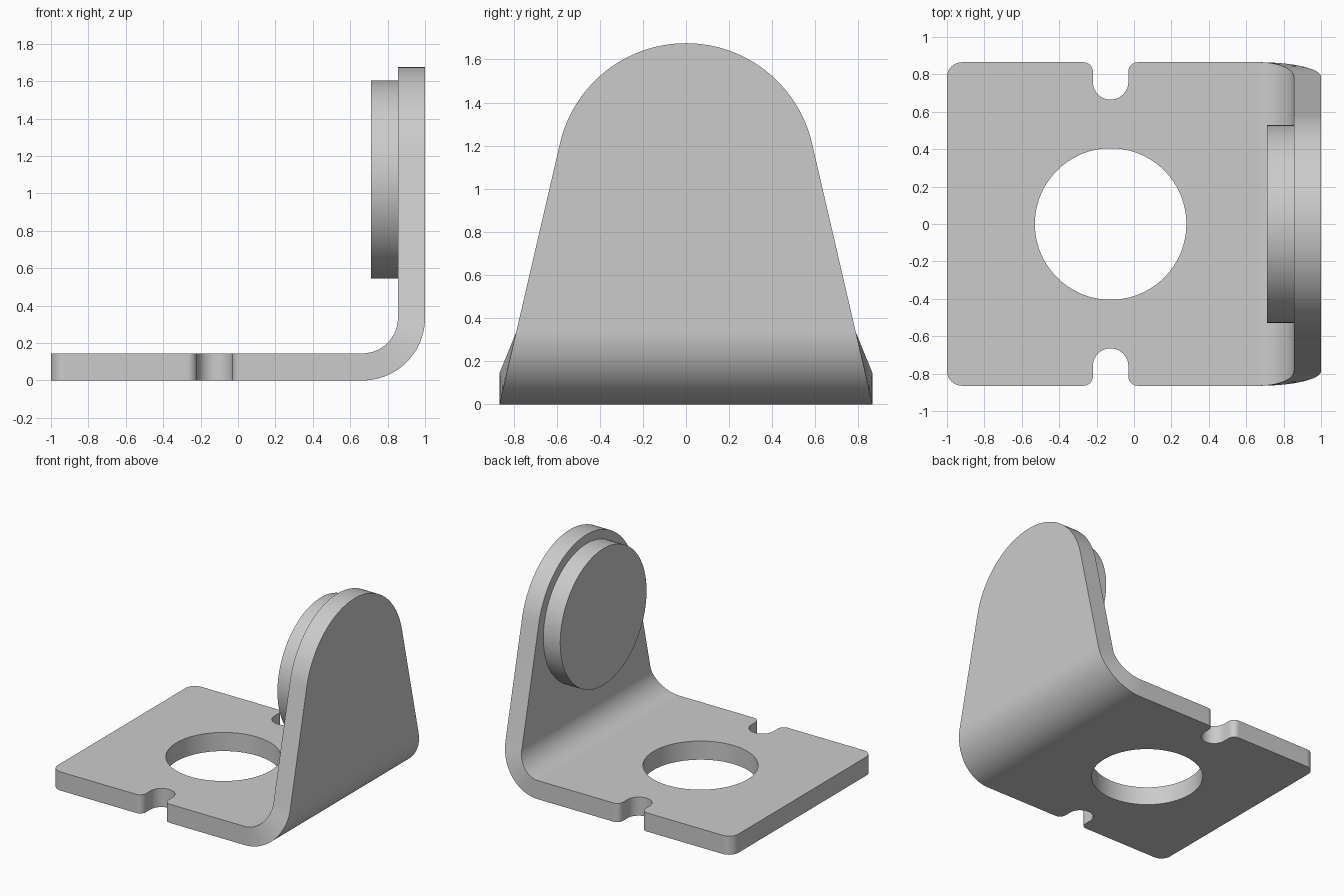
import bpy, bmesh
from math import sin, cos, pi, radians, atan2

if "Cube" in bpy.data.objects:
    bpy.data.objects.remove(bpy.data.objects["Cube"], do_unlink=True)

THICK = 0.145          # sheet thickness
HALF = 0.865           # half width of the base
BEND_OUT = 0.335       # outer bend radius
BEND_X = 1 - BEND_OUT  # bend axis
HOLE_X = -0.125
DISC_Z, DISC_R, TOP_R = 1.075, 0.53, 0.60

grey = bpy.data.materials.new("plain grey")
grey.use_nodes = True
colour = (0.6, 0.6, 0.6, 1)
grey.diffuse_color = colour
grey.node_tree.nodes["Principled BSDF"].inputs["Base Color"].default_value = colour


def arc(cx, cy, r, start, end, n):
    """Points on an arc, angles in degrees."""
    steps = [radians(start + (end - start) * i / n) for i in range(n + 1)]
    return [(cx + r * cos(a), cy + r * sin(a)) for a in steps]


def finish(obj):
    obj.data.materials.clear()
    obj.data.materials.append(grey)
    bpy.ops.object.select_all(action='DESELECT')
    obj.select_set(True)
    bpy.context.view_layer.objects.active = obj
    bpy.ops.object.shade_smooth_by_angle(angle=radians(30))
    mod = obj.modifiers.new("even shading", 'WEIGHTED_NORMAL')
    mod.keep_sharp = True


def cylinder(name, r, depth, location, rotation=(0, 0, 0)):
    bpy.ops.mesh.primitive_cylinder_add(vertices=96, radius=r, depth=depth,
                                        location=location, rotation=rotation)
    obj = bpy.context.object
    obj.name = name
    return obj


# Half outline of the base: rounded corner and edge notch
corner, slot, lip = 0.08, 0.095, 0.05
outline = arc(-1 + corner, HALF - corner, corner, 180, 90, 8)
outline += arc(HOLE_X - slot - lip, HALF - lip, lip, 90, 0, 8)
outline += arc(HOLE_X, 0.76, slot, 180, 360, 20)
outline += arc(HOLE_X + slot + lip, HALF - lip, lip, 180, 90, 8)

# Stations along the sheet: inner x z, outer x z, half width
stations = [((x, THICK), (x, 0), w) for x, w in outline]
base_end = len(stations)

# Bend, narrowing with the height of its outer surface
tilt = atan2(HALF - 0.585, 1.21)
slope = (HALF - 0.585) / 1.21
bend_steps = 24
for i in range(bend_steps + 1):
    a = i / bend_steps * pi / 2
    inner, outer = [(BEND_X + r * sin(a), BEND_OUT - r * cos(a))
                    for r in (BEND_OUT - THICK, BEND_OUT)]
    stations.append((inner, outer, HALF - slope * outer[1]))
bend_end = len(stations) - 1

# Upright with a round top
for w, z in arc(0, DISC_Z, TOP_R, tilt * 180 / pi, 90, 28):
    stations.append(((1 - THICK, z), (1, z), max(w, 0)))

bm = bmesh.new()
rows = []
for inner, outer, w in stations:
    rows.append([bm.verts.new((p[0], side * w, p[1]))
                 for p in (inner, outer) for side in (1, -1)])

# Side walls, end wall and curved strips
for i, (a, b) in enumerate(zip(rows, rows[1:])):
    bm.faces.new((a[0], a[2], b[2], b[0]))
    bm.faces.new((a[1], b[1], b[3], a[3]))
    if base_end <= i < bend_end:
        bm.faces.new((a[0], b[0], b[1], a[1]))
        bm.faces.new((a[2], a[3], b[3], b[2]))
bm.faces.new((rows[0][0], rows[0][1], rows[0][3], rows[0][2]))

# Flat faces of the base and the upright
for part in (rows[:base_end + 1], rows[bend_end:]):
    for k in (0, 2):
        bm.faces.new([r[k] for r in part] + [r[k + 1] for r in reversed(part)])

bmesh.ops.remove_doubles(bm, verts=bm.verts, dist=0.0001)
bmesh.ops.recalc_face_normals(bm, faces=bm.faces)
mesh = bpy.data.meshes.new("bent_bracket")
bm.to_mesh(mesh)
bm.free()
bracket = bpy.data.objects.new("bent_bracket", mesh)
bpy.context.collection.objects.link(bracket)

# Round hole through the base
cutter = cylinder("hole_cutter", 0.405, 1, (HOLE_X, 0, 0))
cutter.hide_render = True
bpy.context.view_layer.objects.active = bracket
cut = bracket.modifiers.new("hole", 'BOOLEAN')
cut.operation, cut.solver, cut.object = 'DIFFERENCE', 'EXACT', cutter
bpy.ops.object.modifier_apply(modifier=cut.name)
bpy.data.objects.remove(cutter, do_unlink=True)
finish(bracket)

# Raised disc on the inner face of the upright
disc = cylinder("round_pad", DISC_R, THICK, (1 - THICK * 1.5, 0, DISC_Z), (0, pi / 2, 0))
finish(disc)
